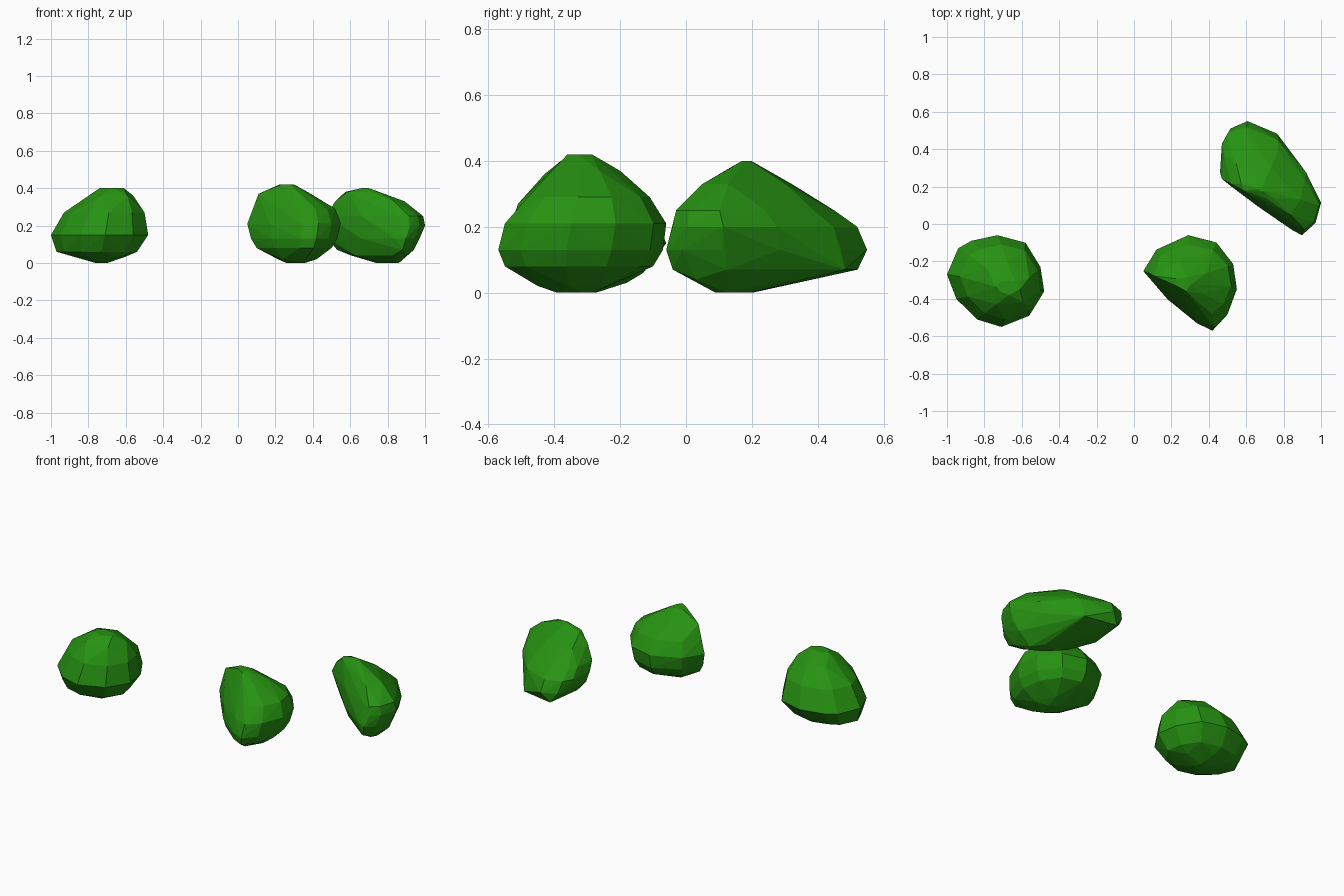
import bpy
import bmesh

default_cube = bpy.data.objects.get("Cube")
if default_cube:
    bpy.data.objects.remove(default_cube, do_unlink=True)

# One leaf colour shared by every bush
leaf_green = bpy.data.materials.new("leaf_green")
leaf_green.use_nodes = True
leaf_colour = (.02, .29, .006, 1)
leaf_green.diffuse_color = leaf_colour
shader = next(node for node in leaf_green.node_tree.nodes
              if node.type == "BSDF_PRINCIPLED")
shader.inputs["Base Color"].default_value = leaf_colour


def fit_outline(outline, left, right, front, back):
    """Stretch a plan outline so that it fills the given bounds."""
    xs = [point[0] for point in outline]
    ys = [point[1] for point in outline]
    x_scale = (right - left) / (max(xs) - min(xs))
    y_scale = (back - front) / (max(ys) - min(ys))
    return [(left + (x - min(xs)) * x_scale, front + (y - min(ys)) * y_scale)
            for x, y in outline]


def make_bush(name, outline, layers):
    """Stack fitted outlines and wrap them in a faceted convex skin.

    Each layer holds: height, left, right, front, back.
    Narrow layers keep alternate points, staggered, for larger facets.
    """
    bm = bmesh.new()
    widest = max(right - left for height, left, right, front, back in layers)
    for index, (height, *bounds) in enumerate(layers):
        ring = fit_outline(outline, *bounds)
        if bounds[1] - bounds[0] < widest * .8:
            ring = ring[index % 2::2]
        for x, y in ring:
            bm.verts.new((x, y, height))

    hull = bmesh.ops.convex_hull(bm, input=list(bm.verts), use_existing_faces=False)
    leftovers = set(hull["geom_interior"]) | set(hull["geom_unused"])
    unused = [item for item in leftovers if isinstance(item, bmesh.types.BMVert)]
    bmesh.ops.delete(bm, geom=unused, context="VERTS")
    bmesh.ops.recalc_face_normals(bm, faces=list(bm.faces))

    mesh = bpy.data.meshes.new(name)
    bm.to_mesh(mesh)
    bm.free()
    mesh.materials.append(leaf_green)
    bush = bpy.data.objects.new(name, mesh)
    bpy.context.scene.collection.objects.link(bush)
    return bush


# Round bush, on the right
round_outline = [(-1, -.27), (-.94, -.13), (-.87, -.09), (-.73, -.06),
                 (-.58, -.1), (-.5, -.23), (-.48, -.36), (-.56, -.49),
                 (-.71, -.55), (-.84, -.51), (-.95, -.4)]
round_layers = [
    (0, -.76, -.7, -.33, -.27),
    (.03, -.88, -.6, -.44, -.18),
    (.06, -.97, -.54, -.49, -.13),
    (.15, -1, -.48, -.55, -.06),
    (.27, -.93, -.5, -.51, -.11),
    (.36, -.82, -.55, -.45, -.2),
    (.4, -.74, -.61, -.38, -.3),
]
make_bush("round_bush", round_outline, round_layers)

# Bush with one flattened flank, in the middle
flat_outline = [(.05, -.26), (.12, -.14), (.29, -.06), (.44, -.1),
                (.53, -.22), (.55, -.36), (.5, -.5), (.43, -.57),
                (.34, -.53), (.17, -.4)]
flat_layers = [
    (0, .26, .36, -.4, -.28),
    (.02, .18, .42, -.45, -.22),
    (.08, .1, .5, -.55, -.1),
    (.13, .07, .53, -.57, -.07),
    (.21, .05, .55, -.55, -.06),
    (.29, .08, .52, -.48, -.11),
    (.37, .11, .4, -.4, -.2),
    (.42, .21, .3, -.36, -.28),
]
make_bush("flat_sided_bush", flat_outline, flat_layers)

# Long bush that tapers down to the back, on the left
long_outline = [(.46, .3), (.47, .47), (.5, .53), (.6, .57), (.77, .49),
                (.92, .3), (1, .12), (.97, 0), (.92, -.05), (.86, -.02),
                (.66, .11), (.51, .25)]
long_layers = [
    (0, .74, .86, .09, .21),
    (.04, .6, .91, 0, .36),
    (.07, .53, .94, -.04, .56),
    (.13, .48, .97, -.06, .55),
    (.2, .46, 1, -.04, .52),
    (.25, .47, .99, -.03, .45),
    (.33, .52, .89, .05, .34),
    (.38, .57, .76, .13, .23),
    (.4, .66, .7, .17, .2),
]
make_bush("long_bush", long_outline, long_layers)
